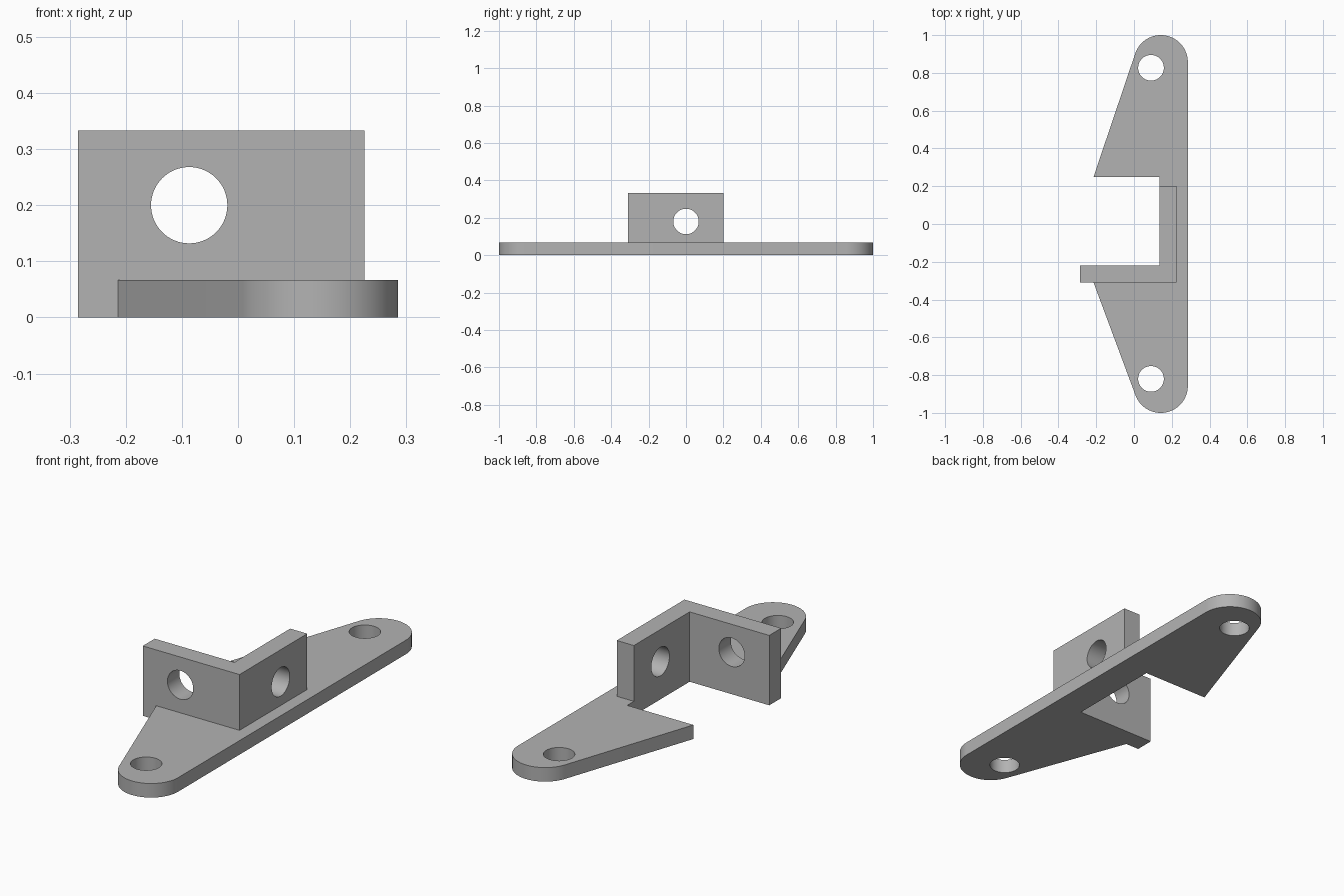
import bpy, bmesh, math
from mathutils import Matrix, Vector

cube = bpy.data.objects.get("Cube")
if cube:
    bpy.data.objects.remove(cube, do_unlink=True)

grey = bpy.data.materials.new("plain_grey")
grey.use_nodes = True
grey.diffuse_color = (0.45, 0.45, 0.45, 1)
grey.node_tree.nodes["Principled BSDF"].inputs["Base Color"].default_value = (0.45, 0.45, 0.45, 1)

PLATE, TOP = 0.067, 0.333        # plate thickness, bracket height
X_OUT, X_IN = 0.225, 0.135       # side wall faces
Y_OUT, Y_IN = -0.31, -0.22       # front wall faces
HOLE = 0.068


def arc(cx, cy, r, a0, a1, n):
    return [(cx + r * math.cos(a0 + (a1 - a0) * i / n),
             cy + r * math.sin(a0 + (a1 - a0) * i / n)) for i in range(n + 1)]


def circle(cx, cy, r=HOLE):
    return arc(cx, cy, r, 0, 2 * math.pi, 64)[:-1]


def slab(name, loops, depth, matrix=Matrix()):
    """Fill an outline with holes and extrude it along local z."""
    bm = bmesh.new()
    edges = []
    for pts in loops:
        vs = [bm.verts.new((x, y, 0)) for x, y in pts]
        edges += [bm.edges.new((a, b)) for a, b in zip(vs, vs[1:] + vs[:1])]
    bmesh.ops.triangle_fill(bm, edges=edges, use_beauty=True, normal=(0, 0, 1))
    out = bmesh.ops.extrude_face_region(bm, geom=bm.faces[:], use_keep_orig=True)
    bmesh.ops.translate(bm, vec=(0, 0, depth),
                        verts=[g for g in out["geom"] if isinstance(g, bmesh.types.BMVert)])
    bmesh.ops.transform(bm, matrix=matrix, verts=bm.verts[:])
    bmesh.ops.recalc_face_normals(bm, faces=bm.faces[:])
    mesh = bpy.data.meshes.new(name)
    bm.to_mesh(mesh)
    bm.free()
    mesh.materials.append(grey)
    obj = bpy.data.objects.new(name, mesh)
    bpy.context.collection.objects.link(obj)
    bpy.ops.object.select_all(action="DESELECT")
    obj.select_set(True)
    bpy.context.view_layer.objects.active = obj
    bpy.ops.object.shade_smooth_by_angle(angle=math.radians(30))
    return obj


# Base plate: rounded ends with straight edges tangent to each tip
R = 0.143
CX, CY = 0.285 - R, 1 - R


def rounded_end(tip_y):
    """Arc from the straight edge to the tangent point of the slanted edge."""
    d = Vector((-0.214 - CX, abs(tip_y) - CY))
    angle = math.atan2(d.y, d.x) - math.acos(R / d.length)
    return arc(CX, CY, R, 0, angle % (2 * math.pi), 40)


back_end = rounded_end(0.25)
front_end = [(x, -y) for x, y in reversed(rounded_end(Y_OUT))]
outline = back_end + [(-0.214, 0.25), (X_IN, 0.25), (X_IN, Y_OUT), (-0.214, Y_OUT)] + front_end
slab("base_plate", [outline, circle(0.09, 0.827), circle(0.09, -0.82)], PLATE)

# Front wall: stands on the plate and drops to the ground beside it
upright = Matrix.Translation((0, Y_IN, 0)) @ Matrix.Rotation(math.pi / 2, 4, "X")
slab("front_wall", [[(-0.285, 0), (X_IN, 0), (X_IN, PLATE), (X_OUT, PLATE),
                     (X_OUT, TOP), (-0.285, TOP)], circle(-0.087, 0.2)],
     Y_IN - Y_OUT, upright)

# Side wall: local x runs along y, local y runs up
sideways = Matrix(((0, 0, 1, X_IN), (1, 0, 0, 0), (0, 1, 0, 0), (0, 0, 0, 1)))
slab("side_wall", [[(Y_IN, PLATE), (0.2, PLATE), (0.2, TOP), (Y_IN, TOP)],
                   circle(0, 0.18)], X_OUT - X_IN, sideways)
